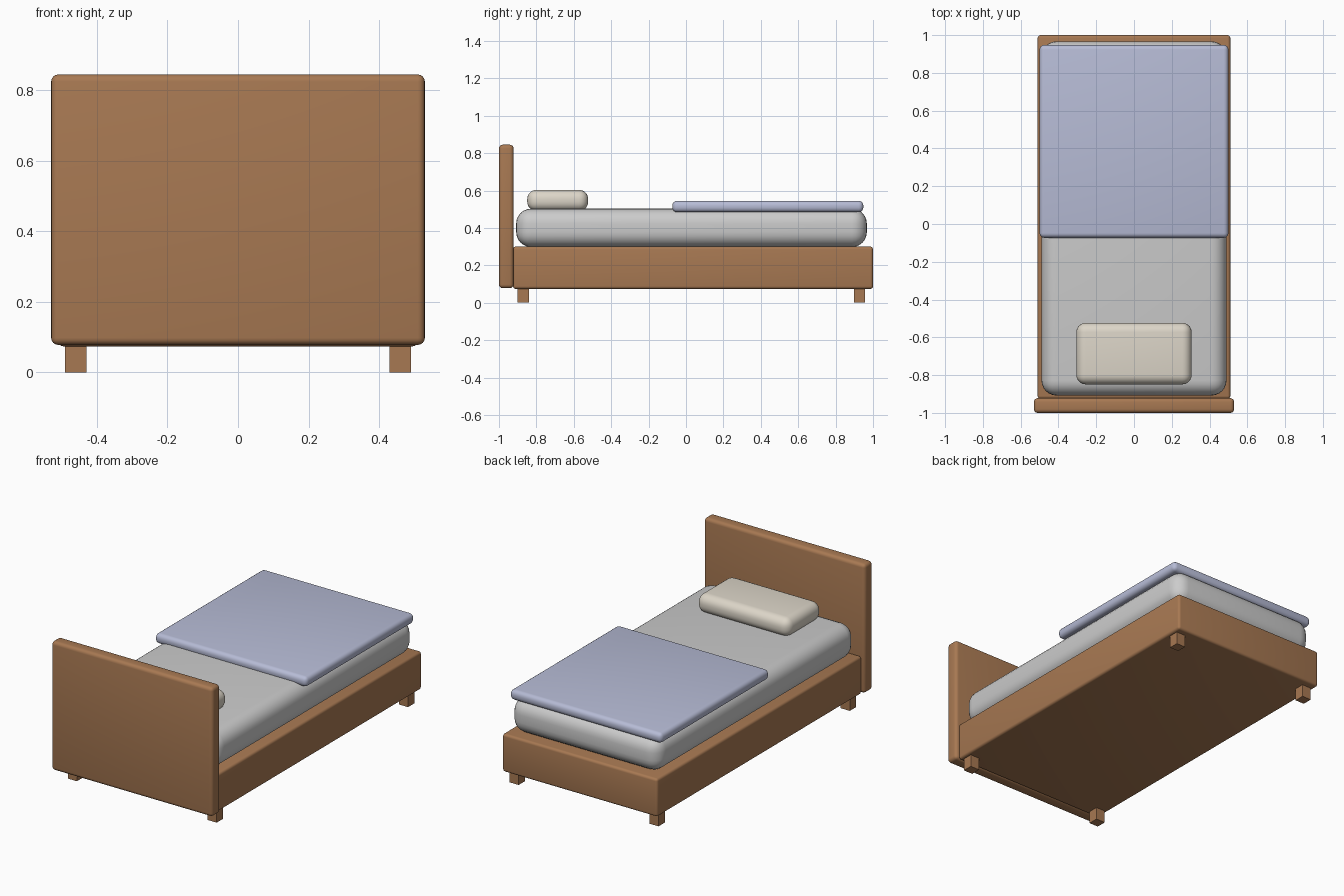
import bpy
import math

if "Cube" in bpy.data.objects:
    bpy.data.objects.remove(bpy.data.objects["Cube"])


def material(name, rgb):
    m = bpy.data.materials.new(name)
    m.diffuse_color = (*rgb, 1)
    m.use_nodes = True
    m.node_tree.nodes["Principled BSDF"].inputs["Base Color"].default_value = m.diffuse_color
    return m


wood = material("wood", (0.39, 0.19, 0.085))
cream = material("cream_fabric", (0.72, 0.67, 0.58))
lilac = material("lilac_fabric", (0.47, 0.50, 0.67))


def box(name, lo, hi, bevel=0, segments=4, mat=None):
    """Rounded box spanning the corners lo and hi."""
    centre = [(a + b) / 2 for a, b in zip(lo, hi)]
    bpy.ops.mesh.primitive_cube_add(size=1, location=centre)
    ob = bpy.context.object
    ob.name = name
    ob.scale = [b - a for a, b in zip(lo, hi)]
    bpy.ops.object.transform_apply(location=False, rotation=False, scale=True)
    if mat:
        ob.data.materials.append(mat)
    if bevel:
        mod = ob.modifiers.new("Bevel", 'BEVEL')
        mod.width = bevel
        mod.segments = segments
        bpy.ops.object.modifier_apply(modifier=mod.name)
        bpy.ops.object.shade_smooth_by_angle(angle=math.radians(40))
    return ob


# Wooden frame
box("headboard", (-0.53, -1.0, 0.078), (0.53, -0.922, 0.845), 0.02, 4, wood)
box("bed_base", (-0.51, -0.925, 0.074), (0.51, 1.0, 0.30), 0.015, 4, wood)

# Four short square legs
for end, y in (("head", -0.87), ("foot", 0.928)):
    for side, s in (("left", -1), ("right", 1)):
        x = s * 0.46
        box(f"{end}_{side}_leg", (x - 0.03, y - 0.03, 0),
            (x + 0.03, y + 0.03, 0.09), mat=wood)

# Bedding
box("mattress", (-0.49, -0.908, 0.298), (0.49, 0.967, 0.503), 0.08, 6)
box("pillow", (-0.305, -0.849, 0.49), (0.305, -0.523, 0.604), 0.05, 6, cream)
box("blanket", (-0.50, -0.073, 0.484), (0.50, 0.948, 0.545), 0.025, 4, lilac)
